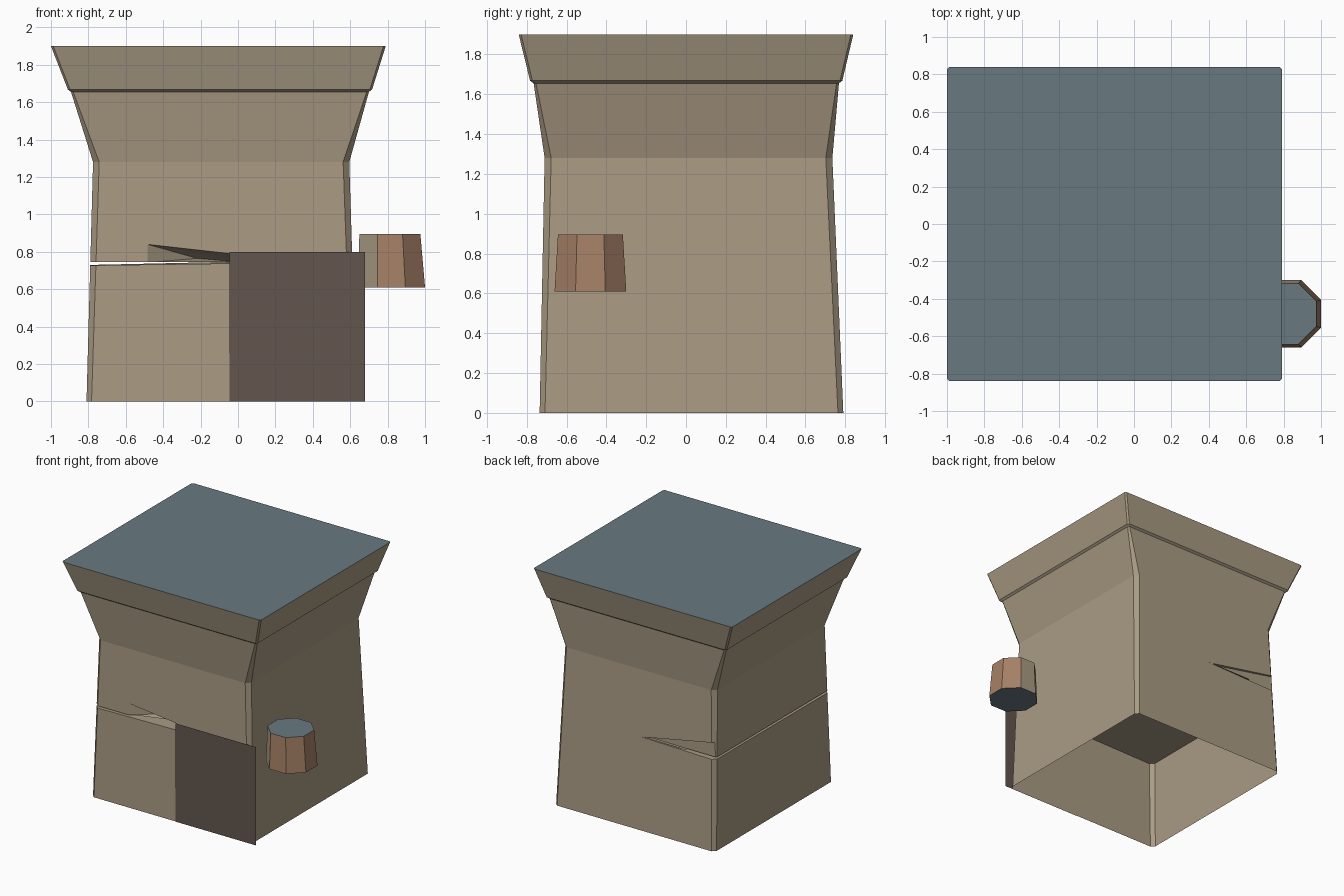
import bpy, bmesh, math

if "Cube" in bpy.data.objects:
    bpy.data.objects.remove(bpy.data.objects["Cube"])


def material(name, rgb):
    m = bpy.data.materials.new(name)
    m.diffuse_color = (*rgb, 1)
    m.use_nodes = True
    m.node_tree.nodes["Principled BSDF"].inputs["Base Color"].default_value = m.diffuse_color
    return m


STONE = material("stone", (0.40, 0.33, 0.23))
SLATE = material("slate", (0.14, 0.19, 0.215))
DARK = material("dark_wood", (0.127, 0.093, 0.076))
CLAY = material("clay", (0.376, 0.216, 0.133))


def finish(name, bm, mats):
    bmesh.ops.recalc_face_normals(bm, faces=bm.faces)
    me = bpy.data.meshes.new(name)
    bm.to_mesh(me)
    bm.free()
    for m in mats:
        me.materials.append(m)
    ob = bpy.data.objects.new(name, me)
    bpy.context.collection.objects.link(ob)
    return ob


def loft(bm, rings):
    # closed solid through matching rings of points; returns sides, bottom, top
    loops = [[bm.verts.new(p) for p in r] for r in rings]
    n = len(loops[0])
    sides = [bm.faces.new((a[i], a[(i + 1) % n], b[(i + 1) % n], b[i]))
             for a, b in zip(loops, loops[1:]) for i in range(n)]
    return sides, bm.faces.new(loops[0][::-1]), bm.faces.new(loops[-1])


def chamfered(z, x0, x1, y0, y1, c):
    return [(x0 + c, y0, z), (x1 - c, y0, z), (x1, y0 + c, z), (x1, y1 - c, z),
            (x1 - c, y1, z), (x0 + c, y1, z), (x0, y1 - c, z), (x0, y0 + c, z)]


def cut(ob, name, points):
    # subtract the convex hull of the points
    bm = bmesh.new()
    bmesh.ops.convex_hull(bm, input=[bm.verts.new(p) for p in points])
    cutter = finish(name, bm, [STONE])
    cutter.hide_render = True
    mod = ob.modifiers.new(name, "BOOLEAN")
    mod.object, mod.operation, mod.solver = cutter, "DIFFERENCE", "EXACT"
    dg = bpy.context.evaluated_depsgraph_get()
    me = bpy.data.meshes.new_from_object(ob.evaluated_get(dg))
    ob.modifiers.clear()
    ob.data = me
    bpy.data.objects.remove(cutter)


# flared tower body with flat roof
bm = bmesh.new()
sides, base, roof = loft(bm, [
    chamfered(0.00, -0.81, 0.635, -0.735, 0.79, 0.027),
    chamfered(1.28, -0.775, 0.595, -0.71, 0.735, 0.033),
    chamfered(1.655, -0.893, 0.70, -0.765, 0.768, 0.012),
    chamfered(1.668, -0.91, 0.717, -0.783, 0.785, 0.012),
    chamfered(1.90, -1.0, 0.79, -0.84, 0.84, 0.012)])
roof.material_index = 1
tower = finish("tower_body", bm, [STONE, SLATE])

# crack across the left half
cut(tower, "crack", [(-0.9, -0.9, 0.725), (-0.9, -0.9, 0.745), (-0.9, 0.9, 0.728),
                     (-0.9, 0.9, 0.745), (0.02, -0.9, 0.738), (0.02, -0.9, 0.745),
                     (-0.14, 0.9, 0.745)])
# broken notch above the crack at the front
cut(tower, "notch", [(x, y, z) for y in (-0.9, -0.72) for x, z in
                     ((-0.485, 0.84), (-0.485, 0.742), (0.05, 0.742), (0.05, 0.78))]
    + [(-0.22, -0.55, 0.765), (0.05, -0.55, 0.742)])
# shallow wedge recess at the back
cut(tower, "back_wedge", [(x, y, z) for y in (0.735, 0.9) for x, z in
                          ((-0.16, 0.75), (-0.9, 0.74), (-0.9, 0.89))])

# the underside is open
bm = bmesh.new()
bm.from_mesh(tower.data)
bmesh.ops.delete(bm, geom=[f for f in bm.faces if all(v.co.z < 1e-4 for v in f.verts)],
                 context="FACES_ONLY")
bm.to_mesh(tower.data)
bm.free()

# flat door panel
bm = bmesh.new()
bm.faces.new([bm.verts.new((x, -0.738, z)) for x, z in
              ((-0.045, 0), (0.68, 0), (0.68, 0.8), (-0.045, 0.8))])
finish("door_panel", bm, [DARK])


# eight-sided tub beside the right wall
def octagon(cx, cy, z, flat):
    r = flat / math.cos(math.pi / 8)
    return [(cx + r * math.cos((i + 0.5) * math.pi / 4),
             cy + r * math.sin((i + 0.5) * math.pi / 4), z) for i in range(8)]


bm = bmesh.new()
sides, base, top = loft(bm, [octagon(0.82, -0.48, 0.61, 0.18),
                             octagon(0.812, -0.48, 0.895, 0.163)])
base.material_index = top.material_index = 2
for i, f in enumerate(sides):
    f.material_index = 1 if i in (1, 2, 3, 4) else 0
finish("side_tub", bm, [CLAY, STONE, SLATE])
